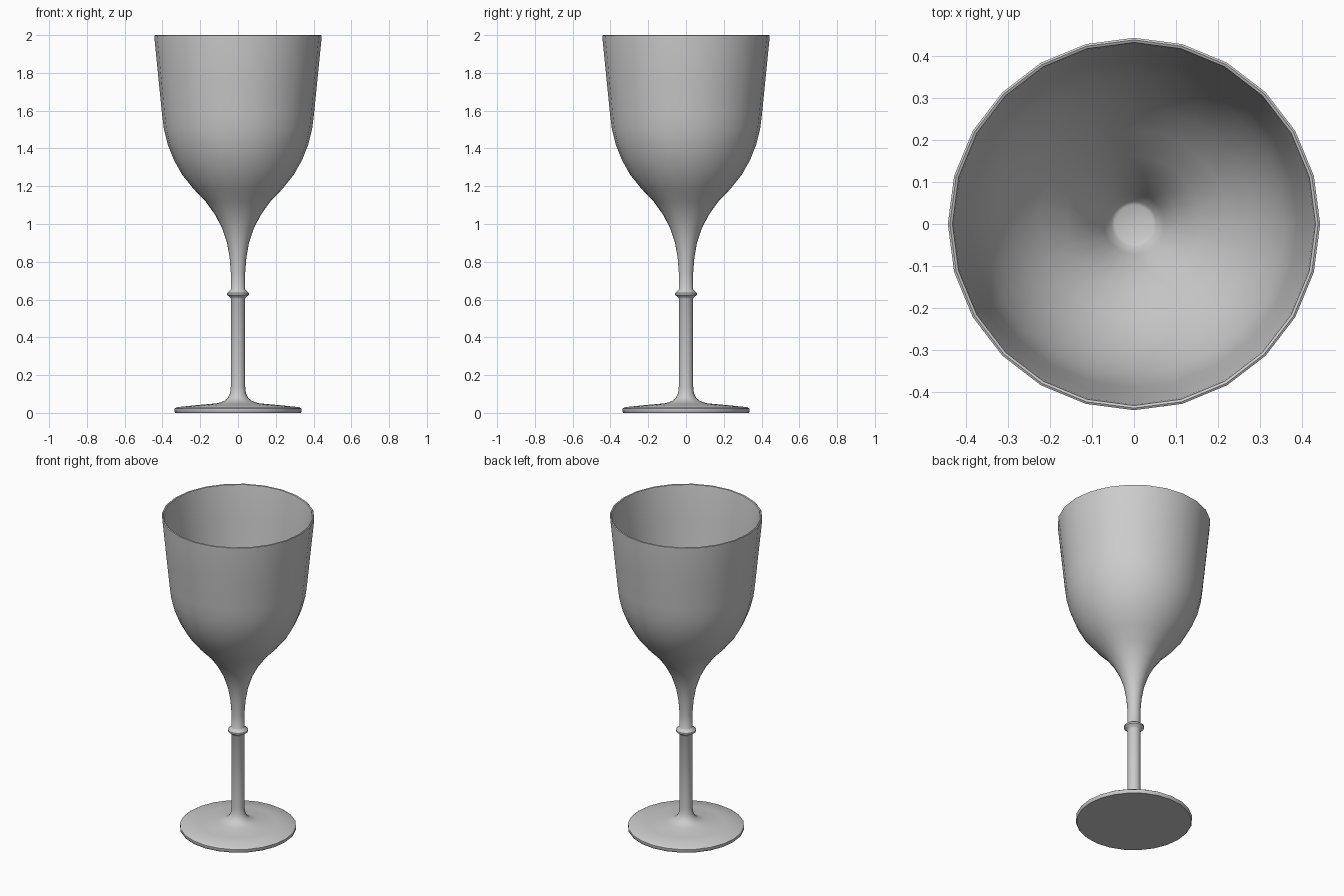
import bpy, bmesh, math

SIDES = 24

def lathe(name, profile):
    """Revolve an (r, z) profile around z; end points are closed with caps."""
    bm = bmesh.new()
    rings = []
    for r, z in profile:
        rings.append([bm.verts.new((r * math.cos(2 * math.pi * i / SIDES),
                                    r * math.sin(2 * math.pi * i / SIDES), z))
                      for i in range(SIDES)])
    for a, b in zip(rings, rings[1:]):
        for i in range(SIDES):
            j = (i + 1) % SIDES
            bm.faces.new((a[i], a[j], b[j], b[i]))
    bm.faces.new(rings[0][::-1])
    bm.faces.new(rings[-1])
    bmesh.ops.recalc_face_normals(bm, faces=bm.faces)
    mesh = bpy.data.meshes.new(name)
    bm.to_mesh(mesh)
    bm.free()
    obj = bpy.data.objects.new(name, mesh)
    bpy.context.collection.objects.link(obj)
    bpy.context.view_layer.objects.active = obj
    obj.select_set(True)
    bpy.ops.object.shade_smooth_by_angle(angle=math.radians(40))
    obj.select_set(False)
    return obj

# Foot and stem with its collar
foot_and_stem = [(0.332, 0), (0.337, 0.006), (0.337, 0.022), (0.325, 0.03),
                 (0.22, 0.041), (0.11, 0.051), (0.075, 0.062), (0.053, 0.08),
                 (0.042, 0.105), (0.038, 0.14), (0.038, 0.605), (0.042, 0.612),
                 (0.058, 0.625), (0.058, 0.635), (0.042, 0.648), (0.038, 0.655)]
# Outside of the bowl, flaring out of the stem
bowl_outer = [(0.038, 0.74), (0.044, 0.82), (0.058, 0.90), (0.085, 0.98),
              (0.122, 1.05), (0.172, 1.12), (0.235, 1.185), (0.295, 1.26),
              (0.34, 1.34), (0.372, 1.42), (0.392, 1.50), (0.402, 1.58),
              (0.422, 1.78), (0.443, 1.99)]
# Rolled lip and inside of the bowl, down to a small flat floor
lip = [(0.443, 1.997), (0.438, 2.0), (0.432, 1.997)]
bowl_inner = [(0.429, 1.98), (0.408, 1.78), (0.388, 1.58), (0.378, 1.50),
              (0.358, 1.425), (0.327, 1.348), (0.283, 1.27), (0.224, 1.197),
              (0.16, 1.13), (0.108, 1.06), (0.072, 0.99), (0.054, 0.95),
              (0.045, 0.945)]

lathe("goblet", foot_and_stem + bowl_outer + lip + bowl_inner)
